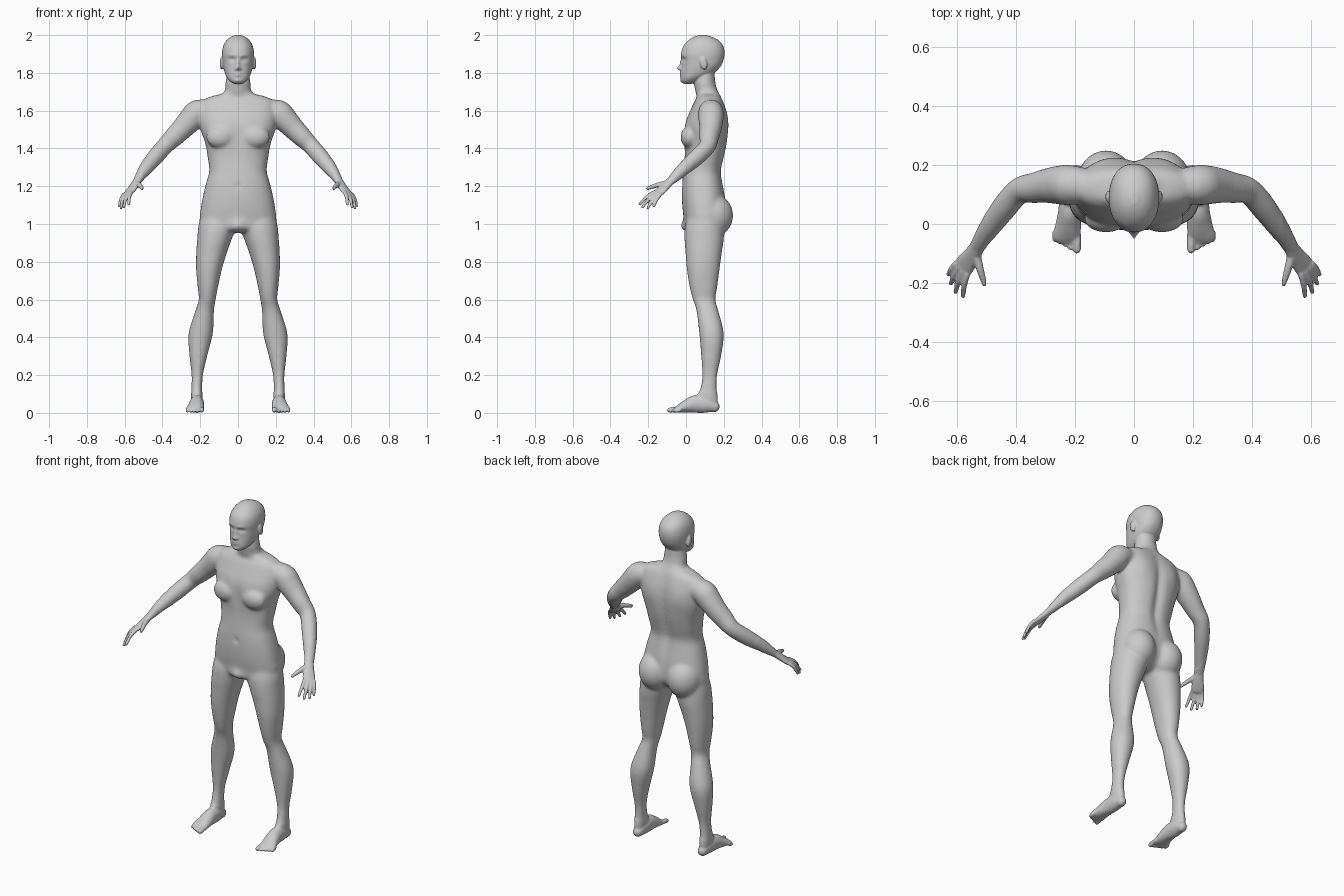
import bpy, bmesh, math
from mathutils import Vector, Matrix

bm = bmesh.new()


def spline(rows, k=6):
    """Catmull-Rom interpolation of parameter rows."""
    out = []
    for i in range(len(rows) - 1):
        p0, p1 = rows[max(i - 1, 0)], rows[i]
        p2, p3 = rows[i + 1], rows[min(i + 2, len(rows) - 1)]
        for j in range(k):
            t = j / k
            out.append([0.5 * (2 * b + (c - a) * t + (2 * a - 5 * b + 4 * c - d) * t * t
                               + (3 * b - a - 3 * c + d) * t ** 3)
                        for a, b, c, d in zip(p0, p1, p2, p3)])
    return out + [list(rows[-1])]


def skin(rings):
    """Closed tube through equal rings of points."""
    vs = [[bm.verts.new(p) for p in r] for r in rings]
    n = len(vs[0])
    faces = [bm.faces.new((a[i], a[(i + 1) % n], b[(i + 1) % n], b[i]))
             for a, b in zip(vs, vs[1:]) for i in range(n)]
    faces += [bm.faces.new(vs[0]), bm.faces.new(vs[-1])]
    bmesh.ops.recalc_face_normals(bm, faces=faces)
    return [v for r in vs for v in r]


def slices(rows, power=2.3, n=64):
    """Horizontal sections: z, left x, right x, front y, back y."""
    rings = []
    for z, xa, xb, ya, yb in spline(rows):
        ring = []
        for i in range(n):
            c, s = math.cos(math.tau * i / n), math.sin(math.tau * i / n)
            c, s = (math.copysign(abs(q) ** (2 / power), q) for q in (c, s))
            ring.append(((xa + xb) / 2 + (xb - xa) / 2 * c,
                         (ya + yb) / 2 + (yb - ya) / 2 * s, z))
        rings.append(ring)
    return skin(rings)


def limb(rows, side, wide, n=24, k=5):
    """Round-ended tube: x, y, z, half width, half thickness."""
    rows = spline([(r[0] * side, *r[1:]) for r in rows], k)
    wide = Vector((wide[0] * side, wide[1], wide[2]))
    pts = [Vector(r[:3]) for r in rows]
    rings = []

    def ring(p, t, a, b):
        u = (wide - t * wide.dot(t)).normalized()
        v = t.cross(u)
        return [p + u * a * math.cos(math.tau * i / n) + v * b * math.sin(math.tau * i / n)
                for i in range(n)]

    last = len(pts) - 1
    caps = [(0.98, 0.2), (0.8, 0.6), (0.45, 0.89)]
    for i, r in enumerate(rows):
        t = (pts[min(i + 1, last)] - pts[max(i - 1, 0)]).normalized()
        a, b = r[3], r[4]
        m = min(a, b)
        if i == 0:
            rings += [ring(pts[0] - t * m * d, t, a * s, b * s) for d, s in caps]
        rings.append(ring(pts[i], t, a, b))
        if i == last:
            rings += [ring(pts[i] + t * m * d, t, a * s, b * s) for d, s in reversed(caps)]
    skin(rings)


def ball(c, r, tilt=0):
    m = Matrix.Translation(c) @ Matrix.Rotation(tilt, 4, 'X') @ Matrix.Diagonal((*r, 1))
    bmesh.ops.create_uvsphere(bm, u_segments=32, v_segments=20, radius=1, matrix=m)


def push(verts, spots, inside):
    """Soft bumps and dents along y: x, z, spread x, spread z, depth."""
    for v in verts:
        if inside(v.co):
            x, z = abs(v.co.x), v.co.z
            v.co.y += sum(d * math.exp(-((x - px) / sx) ** 2 - ((z - pz) / sz) ** 2)
                          for px, pz, sx, sz, d in spots)


def centred(rows):
    return [(z, -w, w, a, b) for z, w, a, b in rows]


# torso with spine groove and shoulder blades
torso = slices(centred([
    (1.71, .066, .06, .165), (1.69, .085, .055, .178), (1.675, .145, .06, .185),
    (1.65, .19, .045, .197), (1.60, .205, .022, .213), (1.55, .205, .0, .222),
    (1.50, .198, -.01, .225), (1.42, .172, -.01, .218), (1.35, .16, -.008, .203),
    (1.28, .152, -.014, .188), (1.22, .168, -.02, .195), (1.15, .185, -.022, .207),
    (1.08, .197, -.018, .213), (1.02, .198, -.01, .208), (.975, .13, -.008, .17),
    (.955, .04, .02, .13)]), 2.35)
push(torso, [(0, 1.4, .025, .22, -.02), (.1, 1.56, .05, .07, .008)], lambda c: c.y > .12)
push(torso, [(0, 1.47, .025, .09, .008), (0, 1.2, .01, .012, .012), (0, .99, .03, .03, -.02)],
     lambda c: c.y < .06)

# neck
slices(centred([(1.82, .055, .055, .15), (1.75, .065, .043, .155), (1.70, .072, .05, .17),
                (1.66, .09, .06, .19), (1.60, .08, .07, .18)]), 2)

# head with facial features
head = slices(centred([
    (1.742, .022, -.012, .03), (1.755, .042, -.024, .06), (1.775, .059, -.027, .10),
    (1.80, .070, -.026, .15), (1.83, .078, -.023, .18), (1.86, .082, -.023, .196),
    (1.90, .085, -.026, .204), (1.94, .079, -.015, .198), (1.97, .063, .01, .176),
    (1.99, .04, .04, .14), (2.001, .012, .07, .105)]), 2.2, 128)
push(head, [(0, 1.825, .010, .012, -.026), (0, 1.85, .008, .018, -.012),
            (.013, 1.821, .006, .007, -.010), (.033, 1.872, .017, .010, .015),
            (.033, 1.872, .009, .006, -.008), (.03, 1.892, .022, .007, -.004),
            (0, 1.799, .018, .004, -.009), (0, 1.787, .015, .005, -.009),
            (0, 1.758, .018, .010, -.006)], lambda c: c.y < .05)

for s in (1, -1):
    # ears, chest and buttocks
    ball((s * .087, .093, 1.85), (.010, .019, .034), .2)
    ball((s * .095, .018, 1.46), (.075, .047, .06))
    ball((s * .095, .142, 1.045), (.098, .108, .115))

    # leg
    leg = [(1.10, .02, .18, .03, .19), (1.0, .005, .208, -.004, .20), (.92, .033, .216, -.008, .20),
           (.85, .058, .221, -.003, .19), (.76, .085, .222, .004, .178), (.66, .107, .213, .02, .165),
           (.60, .118, .208, .036, .156), (.54, .127, .226, .055, .172), (.42, .133, .262, .07, .20),
           (.30, .163, .257, .08, .186), (.20, .185, .246, .086, .166), (.13, .189, .247, .075, .163),
           (.08, .188, .248, .055, .168), (.03, .19, .246, .05, .168)]
    slices([(z, s * a, s * b, f, r) for z, a, b, f, r in leg], 2.1, 48)

    # foot and toes
    limb([(.217, .15, .032, .028, .030), (.217, .11, .045, .035, .045), (.218, .05, .047, .038, .047),
          (.222, 0, .034, .043, .034), (.228, -.04, .021, .047, .020), (.229, -.053, .016, .044, .014)],
         s, (1, 0, 0))
    for i in range(5):
        r = .0135 if i == 0 else .0088
        x = .193 + .004 * (i > 0) + .0178 * i
        tip = -.087 + .0085 * i - .003 * (i == 1)
        limb([(x, -.03, .022, r, r), (x, tip + .02, r + .005, r, r), (x, tip, r + .001, r, r)],
             s, (1, 0, 0), 16)

    # arm and palm
    limb([(.13, .13, 1.60, .05, .05), (.21, .132, 1.592, .068, .068), (.25, .132, 1.553, .067, .066),
          (.29, .13, 1.51, .060, .060), (.34, .122, 1.46, .052, .054), (.388, .113, 1.412, .045, .046),
          (.44, .055, 1.352, .044, .045), (.49, -.015, 1.29, .036, .036), (.532, -.078, 1.23, .026, .021)],
         s, (.7, .7, -.15))
    limb([(.525, -.07, 1.24, .025, .02), (.548, -.105, 1.205, .030, .018),
          (.570, -.135, 1.175, .036, .015), (.582, -.152, 1.16, .035, .012)], s, (.7, .7, -.15))

    # fingers
    for base, tip in (((.565, -.172, 1.167), (.580, -.250, 1.10)),
                      ((.580, -.161, 1.163), (.606, -.236, 1.083)),
                      ((.593, -.148, 1.160), (.622, -.206, 1.080)),
                      ((.604, -.135, 1.157), (.630, -.174, 1.090))):
        b = Vector(base)
        e = b.lerp(Vector(tip), .93)
        m = b.lerp(e, .5) + Vector((.003, 0, .007))
        limb([(*b, .0105, .0105), (*m, .0098, .0098), (*e, .008, .008)], s, (.7, .7, -.15), 16)
    limb([(.535, -.10, 1.215, .016, .016), (.521, -.155, 1.205, .013, .013),
          (.506, -.203, 1.188, .0095, .0095)], s, (.7, .7, -.15), 16)

# fuse the parts into one skin
mesh = bpy.data.meshes.new("body")
bm.to_mesh(mesh)
body = bpy.data.objects.new("body", mesh)
bpy.context.collection.objects.link(body)
fuse = body.modifiers.new("fuse", 'REMESH')
fuse.mode = 'VOXEL'
fuse.voxel_size = .005
bm.clear()
bm.from_object(body, bpy.context.evaluated_depsgraph_get())
body.modifiers.clear()

# blend the joints, keeping face, hands and feet crisp
axes = dict(use_axis_x=True, use_axis_y=True, use_axis_z=True)
soft = [v for v in bm.verts if .11 < v.co.z < 1.735 and abs(v.co.x) < .5]
for i in range(25):
    bmesh.ops.smooth_vert(bm, verts=soft, factor=.5, **axes)
for i in range(2):
    bmesh.ops.smooth_vert(bm, verts=bm.verts[:], factor=.5, **axes)
bm.to_mesh(mesh)
bm.free()
mesh.shade_smooth()
